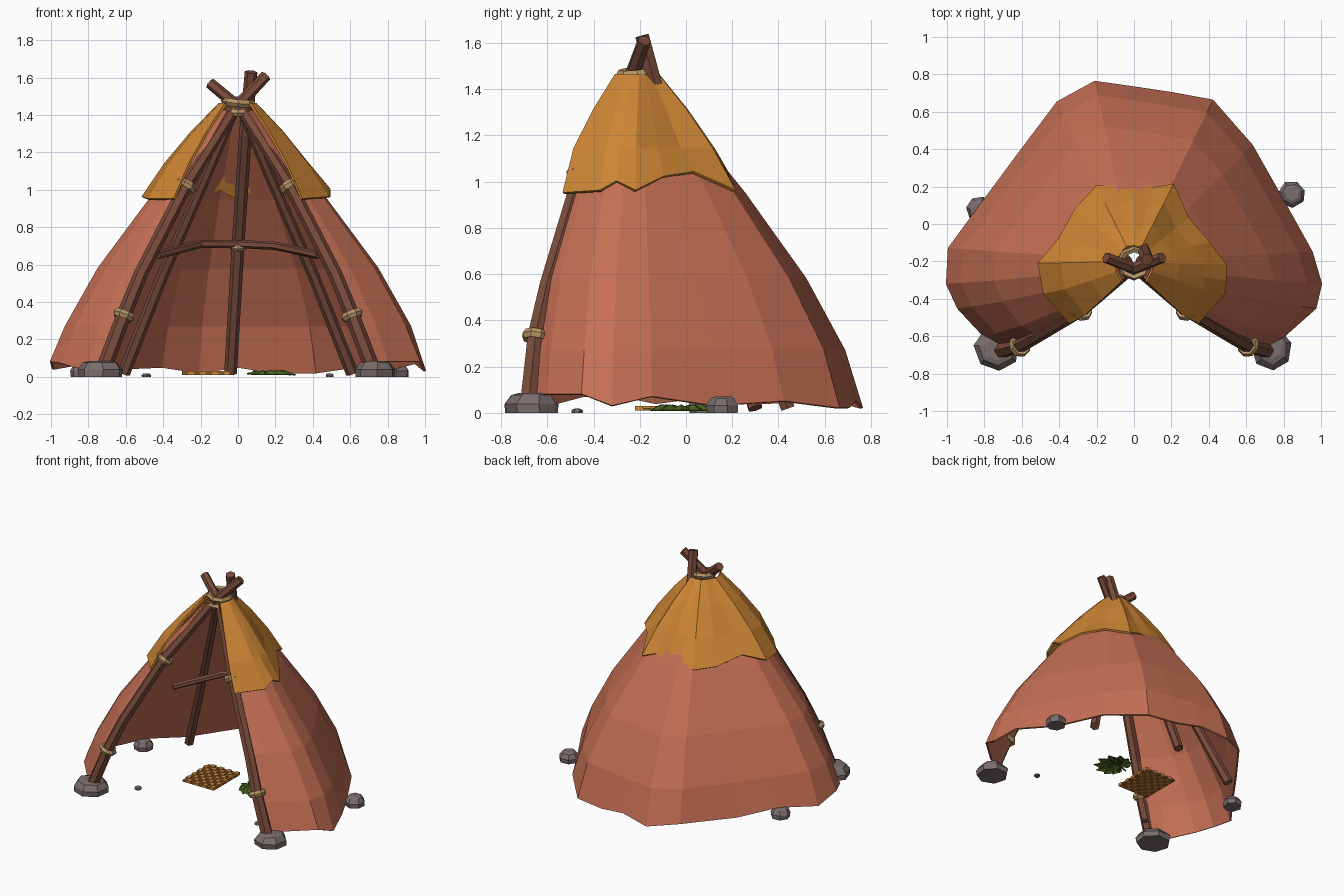
import bpy, bmesh, math, random
from mathutils import Vector

random.seed(4)
cube = bpy.data.objects.get("Cube")
if cube:
    bpy.data.objects.remove(cube)


def material(name, rgb):
    m = bpy.data.materials.new(name)
    m.use_nodes = True
    col = (*rgb, 1)
    m.diffuse_color = col
    bsdf = m.node_tree.nodes["Principled BSDF"]
    bsdf.inputs["Base Color"].default_value = col
    bsdf.inputs["Roughness"].default_value = 0.9
    return m


HIDE = material("terracotta hide", (0.56, 0.16, 0.09))
COVER = material("ochre cover", (0.62, 0.24, 0.035))
WOOD = material("brown wood", (0.19, 0.07, 0.042))
ROPE = material("tan rope", (0.48, 0.30, 0.13))
STONE = material("grey stone", (0.19, 0.155, 0.15))
STRAW = material("straw orange", (0.60, 0.25, 0.05))
STRAW_DARK = material("straw brown", (0.28, 0.10, 0.02))
LEAF = material("leaf green", (0.07, 0.13, 0.015))


def finish(name, bm, *mats):
    bmesh.ops.recalc_face_normals(bm, faces=bm.faces[:])
    me = bpy.data.meshes.new(name)
    bm.to_mesh(me)
    bm.free()
    for m in mats:
        me.materials.append(m)
    ob = bpy.data.objects.new(name, me)
    bpy.context.scene.collection.objects.link(ob)
    return ob


def tube(name, pts, r0, r1, mat, sides=6, closed=False):
    """Faceted tube along a path, tapering from r0 to r1."""
    bm = bmesh.new()
    pts = [Vector(p) for p in pts]
    n = len(pts)
    rings = []
    for i, p in enumerate(pts):
        if closed:
            t = pts[(i + 1) % n] - pts[i - 1]
        else:
            t = pts[min(i + 1, n - 1)] - pts[max(i - 1, 0)]
        t.normalize()
        ref = Vector((0, 1, 0)) if abs(t.y) < 0.8 else Vector((0, 0, 1))
        u = t.cross(ref).normalized()
        v = t.cross(u)
        r = r0 + (r1 - r0) * i / (n - 1)
        rings.append([bm.verts.new(p + r * (u * math.cos(a) + v * math.sin(a)))
                      for a in (math.tau * k / sides for k in range(sides))])
    for i in range(n - 1):
        a, b = rings[i], rings[i + 1]
        for k in range(sides):
            j = (k + 1) % sides
            bm.faces.new((a[k], a[j], b[j], b[k]))
    bm.faces.new(rings[0])
    bm.faces.new(rings[-1])
    return finish(name, bm, mat)


def rope_ring(name, loc, axis, major, minor, flat=1.4):
    bpy.ops.mesh.primitive_torus_add(
        major_segments=8, minor_segments=5, major_radius=major, minor_radius=minor,
        location=loc, rotation=Vector(axis).to_track_quat('Z', 'Y').to_euler())
    ob = bpy.context.object
    ob.name = name
    ob.scale.z = flat
    ob.data.materials.append(ROPE)


def draped(name, outline, rows, mat, thick):
    """Open wrap: the hem outline shrinks row by row toward the pole crossing."""
    bm = bmesh.new()
    grid = []
    for i, (z, s, s_front) in enumerate(rows):
        row = []
        for x, y, hem in outline:
            dy = y + 0.2
            row.append(bm.verts.new((x * s, -0.2 + dy * (s if dy > 0 else s_front),
                                     hem if i == 0 else z)))
        grid.append(row)
    for a, b in zip(grid, grid[1:]):
        for k in range(len(a) - 1):
            bm.faces.new((a[k], a[k + 1], b[k + 1], b[k]))
    ob = finish(name, bm, mat)
    mod = ob.modifiers.new("thickness", 'SOLIDIFY')
    mod.thickness = thick
    mod.offset = 0


# Main hide wall, open at the front
hide_hem = [(-0.69, -0.66, 0.06), (-0.80, -0.60, 0.03), (-0.94, -0.45, 0.07), (-1.0, -0.32, 0.08),
            (-0.99, -0.13, 0.04), (-0.82, 0.10, 0.07), (-0.65, 0.33, 0.04), (-0.41, 0.65, 0.05),
            (-0.21, 0.76, 0.02), (0.0, 0.73, 0.05), (0.2, 0.70, 0.02), (0.42, 0.66, 0.02),
            (0.63, 0.42, 0.05), (0.80, 0.12, 0.03), (0.95, -0.15, 0.07), (1.0, -0.32, 0.03),
            (0.97, -0.45, 0.08), (0.80, -0.60, 0.08), (0.69, -0.66, 0.08)]
draped("hide_wall", hide_hem,
       [(0, 1, 1), (0.27, 0.92, 0.95), (0.58, 0.745, 0.85), (0.95, 0.47, 0.62),
        (1.2, 0.26, 0.42), (1.42, 0.08, 0.2)], HIDE, 0.012)

# Upper cover with a ragged hem
cover_hem = [(-0.34, -0.53, 0.95), (-0.48, -0.37, 0.95), (-0.51, -0.21, 0.96), (-0.40, -0.08, 1.02),
             (-0.31, 0.08, 0.97), (-0.20, 0.20, 0.96), (-0.1, 0.20, 1.0), (0.0, 0.22, 0.95),
             (0.1, 0.19, 1.0), (0.21, 0.21, 0.96), (0.29, 0.03, 1.04), (0.40, -0.10, 1.02),
             (0.49, -0.22, 0.96), (0.49, -0.30, 1.0), (0.48, -0.37, 0.96), (0.34, -0.53, 0.95)]
draped("upper_cover", cover_hem,
       [(0, 1, 1), (1.14, 0.76, 0.86), (1.31, 0.48, 0.6), (1.46, 0.19, 0.32)], COVER, 0.014)

# Poles and lashings, mirrored left and right
for s, side in ((1, "left"), (-1, "right")):
    tip_z = 1.57 if s > 0 else 1.61
    path = [(s * 0.72, -0.68, 0.04), (s * 0.61, -0.65, 0.33), (s * 0.52, -0.60, 0.55),
            (s * 0.28, -0.46, 1.02), (s * 0.03, -0.25, 1.42), (-s * 0.15, -0.18, tip_z)]
    tube("front_pole_" + side, path, 0.042, 0.03, WOOD)
    for k, part in ((1, "lower"), (3, "upper")):
        axis = Vector(path[k + 1]) - Vector(path[k - 1])
        rope_ring(f"{part}_lashing_{side}", path[k], axis, 0.047, 0.016)
    tube("side_pole_" + side, [(s * 0.61, 0.30, 0.02), (s * 0.40, 0.14, 0.55),
                               (s * 0.18, -0.06, 1.05), (s * 0.03, -0.2, 1.4)], 0.034, 0.025, WOOD)
tube("back_pole", [(-0.04, 0.44, 0.02), (0.0, 0.2, 0.7), (0.04, -0.1, 1.3), (0.07, -0.19, 1.63)],
     0.034, 0.034, WOOD)
tube("cross_bar", [(-0.43, -0.15, 0.65), (-0.2, 0.1, 0.71), (0, 0.16, 0.71), (0.2, 0.1, 0.7),
                   (0.43, -0.15, 0.65)], 0.022, 0.022, WOOD)
rope_ring("cross_bar_lashing", (0, 0.18, 0.7), (0, -0.3, 0.9), 0.038, 0.014)
rope_ring("crown_rope_lower", (0, -0.21, 1.41), (0, 0, 1), 0.075, 0.016, 1.2)
rope_ring("crown_rope_upper", (0, -0.21, 1.47), (0.1, -0.1, 1), 0.075, 0.018, 1.2)


# Stones
def stone(name, x, y, r, h):
    bm = bmesh.new()
    rings = []
    for z, f in ((0, 0.95), (h * 0.45, 1.0), (h * 0.9, 0.72), (h, 0.5)):
        rings.append([bm.verts.new((x + r * f * math.cos(a), y + r * f * math.sin(a), z))
                      for a in (math.tau * k / 7 + 0.3 for k in range(7))])
    for v in rings[1] + rings[2]:
        v.co.x += random.uniform(-0.06, 0.06) * r
        v.co.y += random.uniform(-0.06, 0.06) * r
    for a, b in zip(rings, rings[1:]):
        for k in range(7):
            j = (k + 1) % 7
            bm.faces.new((a[k], a[j], b[j], b[k]))
    bm.faces.new(rings[0])
    bm.faces.new(rings[-1])
    finish(name, bm, STONE)


stone("front_stone_left", 0.735, -0.665, 0.115, 0.085)
stone("front_stone_right", -0.735, -0.665, 0.125, 0.085)
stone("side_stone_left", 0.845, 0.16, 0.072, 0.07)
stone("side_stone_right", -0.83, 0.08, 0.068, 0.07)
stone("pebble_left", 0.49, -0.47, 0.022, 0.018)
stone("pebble_right", -0.49, -0.47, 0.026, 0.018)

# Woven mat: over-and-under strips in a checker
bm = bmesh.new()
nx, ny, x0, y0, w, d = 8, 9, -0.3, -0.22, 0.032, 0.034
for i in range(nx):
    for j in range(ny):
        over = (i + j) % 2
        res = bmesh.ops.create_cube(bm, size=1)
        for v in res["verts"]:
            v.co.x = x0 + (i + 0.5 + v.co.x) * w
            v.co.y = y0 + (j + 0.5 + v.co.y) * d
            v.co.z = 0.01 + (0.02 if over else 0.012) * (v.co.z + 0.5)
        for f in {f for v in res["verts"] for f in v.link_faces}:
            f.material_index = 0 if over else 1
finish("woven_mat", bm, STRAW, STRAW_DARK)

# Fan leaf with folded blades and a stem
bm = bmesh.new()
hub = Vector((0.11, -0.02, 0.025))
for k in range(11):
    a = math.radians(-125 + 25 * k)
    length = 0.12 + 0.08 * math.cos(a)
    out = Vector((math.cos(a), math.sin(a), 0))
    across = Vector((-out.y, out.x, 0)) * length * 0.24
    up = Vector((0, 0, 0.012))
    mid = hub + out * length * 0.65
    h, c, t = (bm.verts.new(p) for p in (hub, mid + up, hub + out * length - up))
    for s in (1, -1):
        e = bm.verts.new(mid + s * across - up)
        bm.faces.new((h, e, c))
        bm.faces.new((c, e, t))
leaf = finish("fan_leaf", bm, LEAF)
leaf.modifiers.new("thickness", 'SOLIDIFY').thickness = 0.005
tube("leaf_stem", [(0.05, -0.03, 0.015), (0.12, -0.02, 0.025)], 0.006, 0.006, LEAF, 5)
